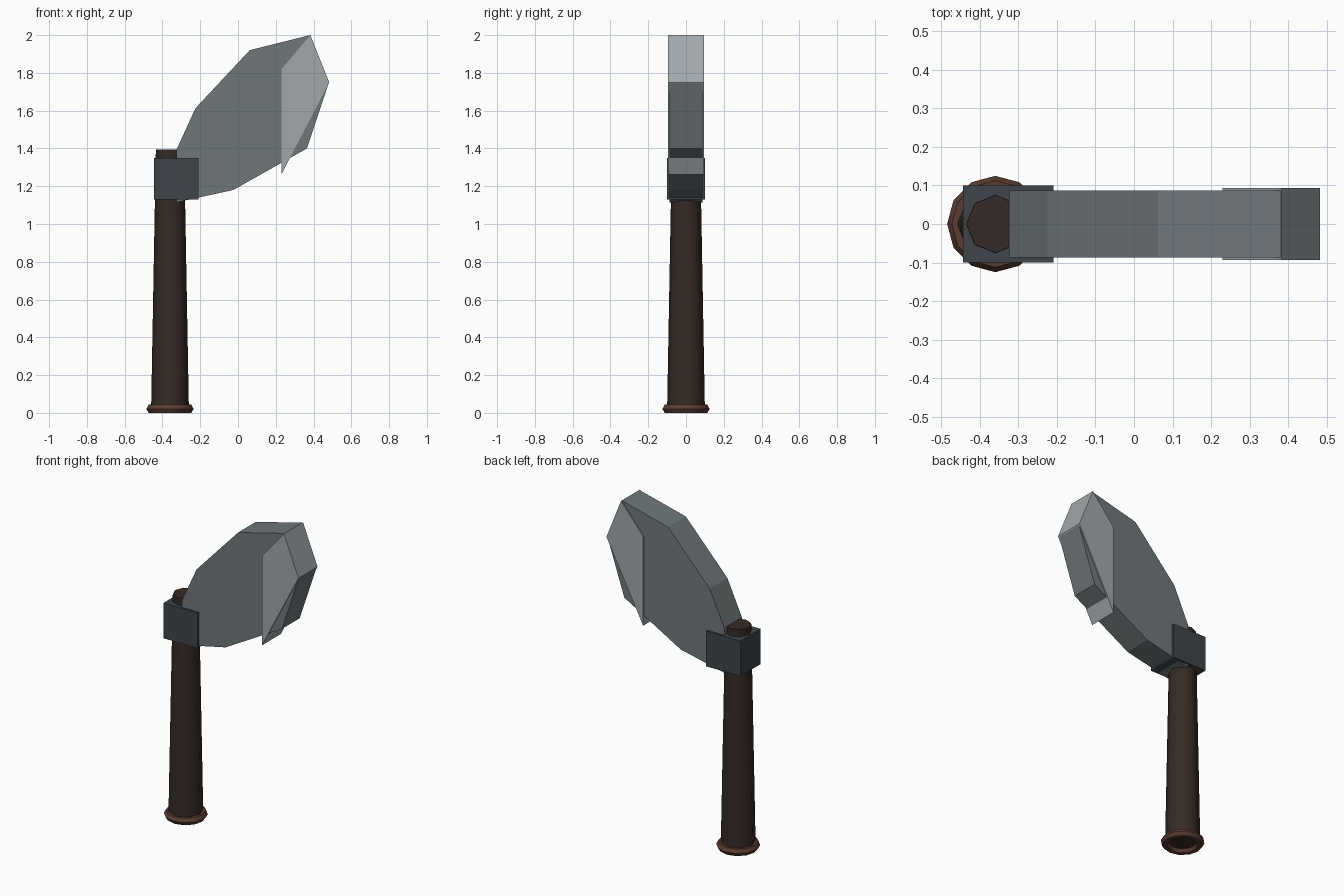
import bpy, bmesh, math

if "Cube" in bpy.data.objects:
    bpy.data.objects.remove(bpy.data.objects["Cube"])


def material(name, rgb):
    m = bpy.data.materials.new(name)
    m.diffuse_color = (*rgb, 1)
    m.use_nodes = True
    m.node_tree.nodes["Principled BSDF"].inputs["Base Color"].default_value = m.diffuse_color
    return m


def finish(name, mat, smooth=False):
    ob = bpy.context.object
    ob.name = name
    ob.data.materials.append(mat)
    if smooth:
        bpy.ops.object.shade_smooth_by_angle(angle=math.radians(50))
    return ob


def plate(name, outline, half, mat):
    """Extrude an xz outline symmetrically along y."""
    bm = bmesh.new()
    face = bm.faces.new([bm.verts.new((x, -half, z)) for x, z in outline])
    ext = bmesh.ops.extrude_face_region(bm, geom=[face])
    moved = [v for v in ext["geom"] if isinstance(v, bmesh.types.BMVert)]
    bmesh.ops.translate(bm, verts=moved, vec=(0, 2 * half, 0))
    bmesh.ops.recalc_face_normals(bm, faces=bm.faces)
    me = bpy.data.meshes.new(name)
    bm.to_mesh(me)
    bm.free()
    me.materials.append(mat)
    ob = bpy.data.objects.new(name, me)
    bpy.context.collection.objects.link(ob)
    return ob


wood = material("dark_wood", (0.036, 0.024, 0.019))
leather = material("brown_ring", (0.10, 0.045, 0.03))
iron = material("dark_iron", (0.05, 0.06, 0.068))
steel = material("steel", (0.16, 0.185, 0.195))
bright = material("bright_steel", (0.36, 0.39, 0.41))
HX = -0.36

# Tapered eight-sided handle
z0, z1 = 0.02, 1.395
bpy.ops.mesh.primitive_cone_add(vertices=8, radius1=0.1, radius2=0.075,
                                depth=z1 - z0, location=(HX, 0, (z0 + z1) / 2))
finish("handle", wood, True)

# Pommel ring at the foot
bpy.ops.mesh.primitive_torus_add(major_segments=12, minor_segments=6,
                                 major_radius=0.1, minor_radius=0.025,
                                 location=(HX, 0, 0.0217))
finish("pommel_ring", leather, True).scale.z = 1.0

# Collar block joining blade and handle
bpy.ops.mesh.primitive_cube_add(size=1, location=(-0.327, 0, 1.24))
bpy.context.object.scale = (0.235, 0.2, 0.22)
finish("collar", iron)

# Broad faceted blade
plate("blade", [(-0.325, 1.115), (-0.025, 1.18), (0.365, 1.4), (0.482, 1.75),
                (0.382, 2.0), (0.062, 1.92), (-0.225, 1.613), (-0.325, 1.395)],
      0.087, steel)

# Sharpened edge overlay
plate("cutting_edge", [(0.23, 1.263), (0.483, 1.75), (0.383, 2.0), (0.23, 1.82)],
      0.094, bright)
